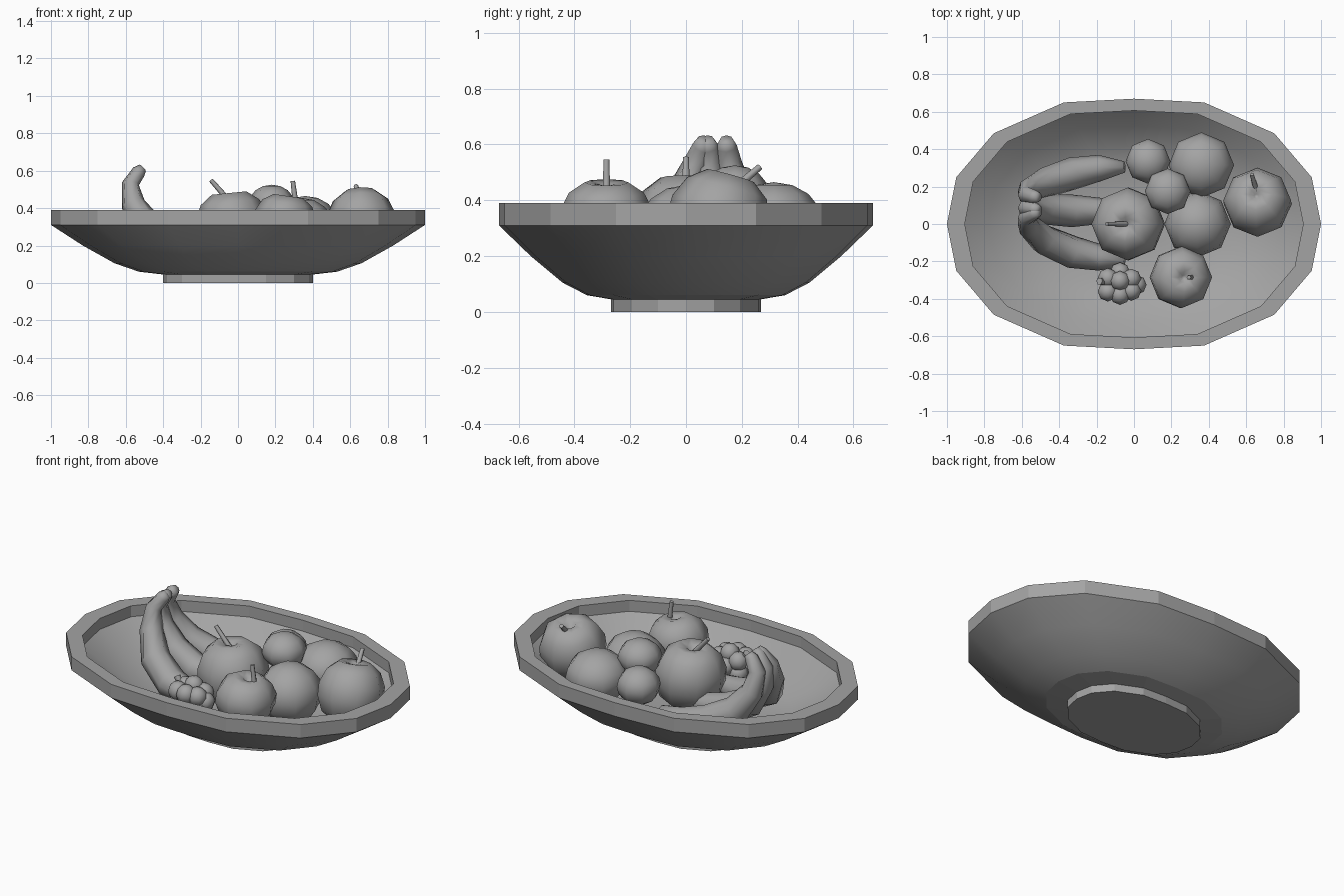
import bpy, bmesh, math
from mathutils import Vector

if "Cube" in bpy.data.objects:
    bpy.data.objects.remove(bpy.data.objects["Cube"], do_unlink=True)

grey = bpy.data.materials.new("plain_grey")
grey.use_nodes = True
GREY = (0.37, 0.37, 0.37, 1)
grey.diffuse_color = GREY
grey.node_tree.nodes["Principled BSDF"].inputs["Base Color"].default_value = GREY


def finish(name, bm, angle):
    bmesh.ops.recalc_face_normals(bm, faces=bm.faces)
    mesh = bpy.data.meshes.new(name)
    bm.to_mesh(mesh)
    bm.free()
    mesh.materials.append(grey)
    obj = bpy.data.objects.new(name, mesh)
    bpy.context.collection.objects.link(obj)
    bpy.ops.object.select_all(action='DESELECT')
    obj.select_set(True)
    bpy.context.view_layer.objects.active = obj
    bpy.ops.object.shade_smooth_by_angle(angle=math.radians(angle))
    return obj


def loft(name, rings, angle=75):
    """Skin a list of equal-length point rings and cap both ends."""
    bm = bmesh.new()
    rows = [[bm.verts.new(p) for p in ring] for ring in rings]
    for a, b in zip(rows, rows[1:]):
        for i in range(len(a)):
            j = (i + 1) % len(a)
            bm.faces.new((a[i], a[j], b[j], b[i]))
    bm.faces.new(rows[0])
    bm.faces.new(rows[-1])
    return finish(name, bm, angle)


def sweep(name, path, radii, sides):
    """Round tube of changing radius along a path."""
    pts = [Vector(p) for p in path]
    rings = []
    for i, p in enumerate(pts):
        t = (pts[min(i + 1, len(pts) - 1)] - pts[max(i - 1, 0)]).normalized()
        u = t.cross(Vector((0, 1, 0))).normalized()
        v = t.cross(u)
        angles = [math.tau * k / sides for k in range(sides)]
        rings.append([p + radii[i] * (u * math.cos(a) + v * math.sin(a)) for a in angles])
    return loft(name, rings)


# Oval bowl: one sixteen-sided outline scaled along a profile
quarter = [(1, 0), (0.95, 0.25), (0.75, 0.485), (0.375, 0.65)]
half = quarter + [(0, 0.67)] + [(-x, y) for x, y in quarter[:0:-1]]
outline = half + [(-x, -y) for x, y in half]
profile = [(0.4, 0), (0.4, 0.045), (0.53, 0.06), (0.66, 0.105), (0.83, 0.2),
           (1, 0.31), (1, 0.39), (0.905, 0.39), (0.905, 0.325),
           (0.78, 0.24), (0.62, 0.155), (0.45, 0.11), (0.2, 0.095)]
bowl = loft("bowl", [[(x * s, y * s, z) for x, y in outline] for s, z in profile], 40)
# Rim band, foot band and the flat ring around the foot stay faceted
for f in bowl.data.polygons:
    if abs(f.normal.z) < 0.05 or f.normal.z < -0.97:
        f.use_smooth = False


# Apples: lathed profile with a dimple at each end, plus a stem
def apple(name, centre, r, h, lean, stem):
    shape = [(0.08, -0.8), (0.4, -1), (0.8, -0.7), (0.98, -0.2), (0.98, 0.25),
             (0.8, 0.7), (0.47, 0.98), (0.18, 0.93), (0.06, 0.75)]
    turn = Vector((0, 0, 1)).rotation_difference(Vector((*lean, 1)))
    angles = [math.tau * k / 8 for k in range(8)]
    loft(name, [[Vector(centre) + turn @ Vector((r * s * math.cos(a), r * s * math.sin(a), h * z))
                 for a in angles] for s, z in shape])
    base, tip = Vector(stem[0]), Vector(stem[1])
    sweep(name + "_stem", [base, base.lerp(tip, 0.5), tip], [0.016, 0.014, 0.012], 6)


apple("middle_apple", (-0.03, 0, 0.305), 0.198, 0.18, (-0.1, 0),
      ((-0.04, 0, 0.43), (-0.145, 0, 0.55)))
apple("left_apple", (0.66, 0.115, 0.33), 0.185, 0.168, (-0.05, 0.28),
      ((0.66, 0.16, 0.43), (0.63, 0.265, 0.52)))
apple("front_apple", (0.25, -0.285, 0.335), 0.168, 0.133, (0.15, 0),
      ((0.31, -0.285, 0.41), (0.293, -0.285, 0.545)))


# Plain round fruits
def ball(name, centre, r, h, segments=8, rings=8):
    bm = bmesh.new()
    bmesh.ops.create_uvsphere(bm, u_segments=segments, v_segments=rings, radius=1)
    bmesh.ops.scale(bm, vec=(r, r, h), verts=bm.verts)
    bmesh.ops.translate(bm, vec=centre, verts=bm.verts)
    return finish(name, bm, 75)


ball("back_orange", (0.36, 0.315, 0.32), 0.175, 0.145)
ball("centre_orange", (0.34, 0, 0.285), 0.178, 0.17)
ball("back_plum", (0.075, 0.335, 0.345), 0.12, 0.105)
ball("top_plum", (0.18, 0.175, 0.425), 0.122, 0.1)

# Bunch of three bananas standing on the bowl wall
banana_radii = [0.025, 0.037, 0.046, 0.064, 0.082, 0.087, 0.07, 0.03]
banana_x = [-0.51, -0.53, -0.575, -0.56, -0.48, -0.33, -0.18, -0.05]
banana_z = [0.615, 0.595, 0.53, 0.42, 0.3, 0.22, 0.2, 0.22]
banana_y = {
    "back_banana": [0.145, 0.145, 0.155, 0.18, 0.22, 0.27, 0.3, 0.305],
    "middle_banana": [0.075, 0.08, 0.085, 0.085, 0.08, 0.07, 0.07, 0.07],
    "front_banana": [0.065, 0.06, 0.035, -0.01, -0.085, -0.15, -0.18, -0.2],
}
for name, ys in banana_y.items():
    sweep(name, zip(banana_x, ys, banana_z), banana_radii, 8)

# Berry cluster lying on its side, with a short stalk
cluster = Vector((-0.075, -0.325, 0.27))
for row, (dx, spread, count) in enumerate([(-0.065, 0.05, 4), (0.0, 0.066, 5), (0.06, 0.045, 4)]):
    for k in range(count):
        a = math.tau * (k + 0.5 * (row + 1)) / count
        offset = Vector((dx, spread * math.cos(a), spread * math.sin(a)))
        ball(f"berry_{row}_{k}", cluster + offset, 0.054, 0.054, 8, 6)
ball("berry_end", cluster + Vector((0.09, 0, 0)), 0.052, 0.052, 8, 6)
sweep("berry_stalk", [cluster + Vector((-0.07, 0.01, 0.03)), cluster + Vector((-0.11, 0.02, 0.09))],
      [0.015, 0.02], 6)
